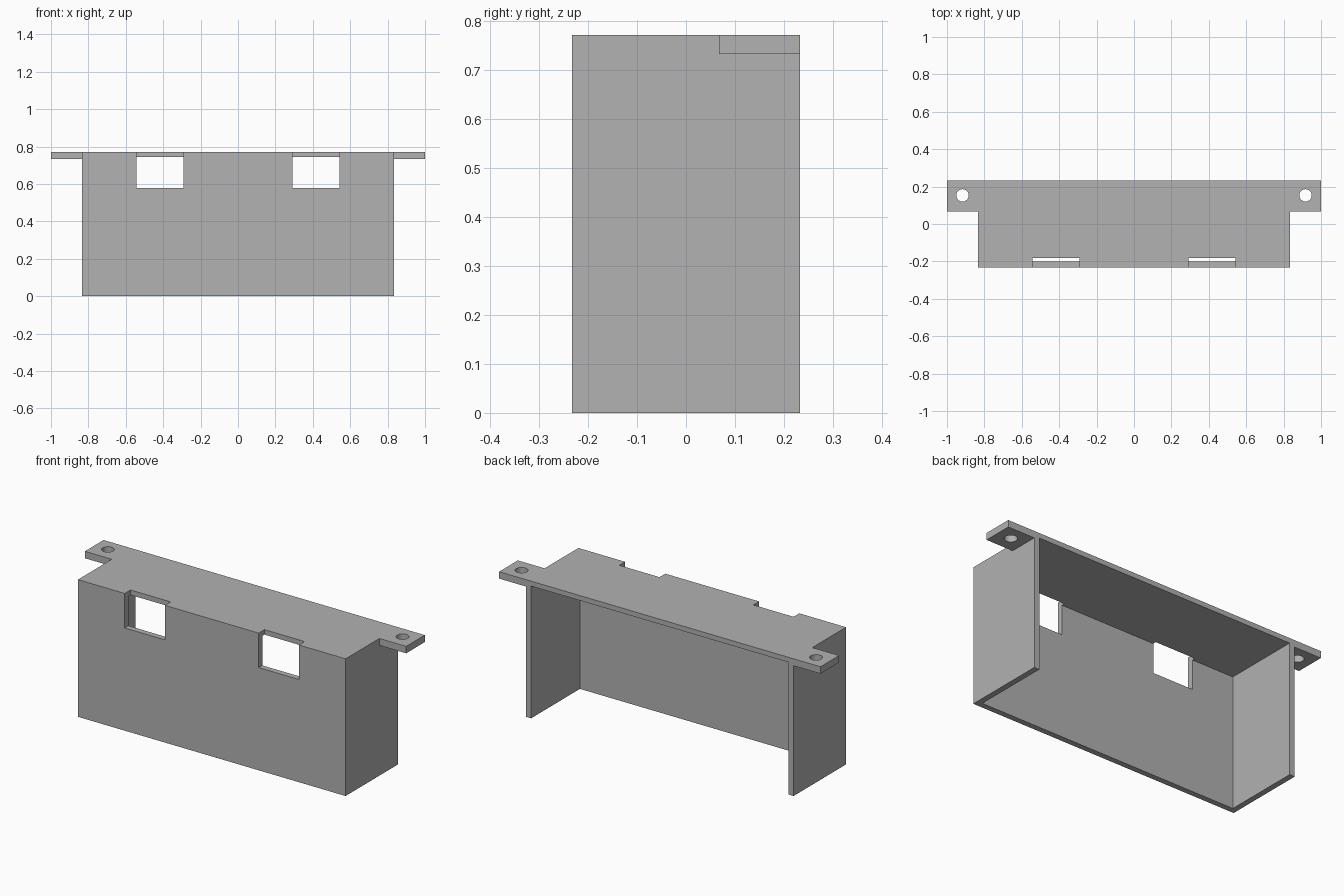
import bpy

default_cube = bpy.data.objects.get("Cube")
if default_cube:
    bpy.data.objects.remove(default_cube, do_unlink=True)

# Main dimensions
HALF_BODY, HALF_DEPTH, HEIGHT = 0.833, 0.233, 0.772
WALL, ROOF, TAB = 0.032, 0.028, 0.039
TAB_FRONT = 0.067
OVER = 0.1  # cutter overshoot

grey = bpy.data.materials.new("grey plastic")
grey.use_nodes = True
GREY = (0.445, 0.445, 0.445, 1)
grey.diffuse_color = GREY
grey.node_tree.nodes["Principled BSDF"].inputs["Base Color"].default_value = GREY


def box(name, low, high):
    """Box between two opposite corners."""
    bpy.ops.mesh.primitive_cube_add(size=1, location=[(a + b) / 2 for a, b in zip(low, high)])
    obj = bpy.context.object
    obj.name = name
    obj.scale = [b - a for a, b in zip(low, high)]
    bpy.ops.object.transform_apply(location=True, rotation=False, scale=True)
    obj.data.materials.append(grey)
    return obj


def combine(target, tool, operation):
    """Apply a boolean and remove the tool object."""
    mod = target.modifiers.new(operation.title(), 'BOOLEAN')
    mod.object, mod.operation, mod.solver = tool, operation, 'EXACT'
    bpy.context.view_layer.objects.active = target
    bpy.ops.object.modifier_apply(modifier=mod.name)
    bpy.data.objects.remove(tool, do_unlink=True)


# Housing, open at the back and the bottom
housing = box("housing", (-HALF_BODY, -HALF_DEPTH, 0), (HALF_BODY, HALF_DEPTH, HEIGHT))
cavity = box("cavity_cutter",
             (WALL - HALF_BODY, WALL - HALF_DEPTH, -OVER),
             (HALF_BODY - WALL, HALF_DEPTH + OVER, HEIGHT - ROOF))
combine(housing, cavity, 'DIFFERENCE')

for side in (-1, 1):
    # Window through the front wall, notching the roof edge
    x = side * 0.417
    window = box("window_cutter", (x - 0.125, -HALF_DEPTH - OVER, 0.578),
                 (x + 0.125, -0.182, HEIGHT + OVER))
    combine(housing, window, 'DIFFERENCE')

    # Mounting tab with a screw hole
    inner, outer = sorted((side * HALF_BODY, side))
    tab = box("mounting_tab", (inner, TAB_FRONT, HEIGHT - TAB), (outer, HALF_DEPTH, HEIGHT))
    bpy.ops.mesh.primitive_cylinder_add(vertices=32, radius=0.033, depth=0.2,
                                        location=(side * 0.917, 0.153, HEIGHT))
    combine(tab, bpy.context.object, 'DIFFERENCE')
    combine(housing, tab, 'UNION')

# Smooth the screw holes, keep every edge sharp
bpy.ops.object.select_all(action='DESELECT')
housing.select_set(True)
bpy.context.view_layer.objects.active = housing
bpy.ops.object.shade_smooth_by_angle()
